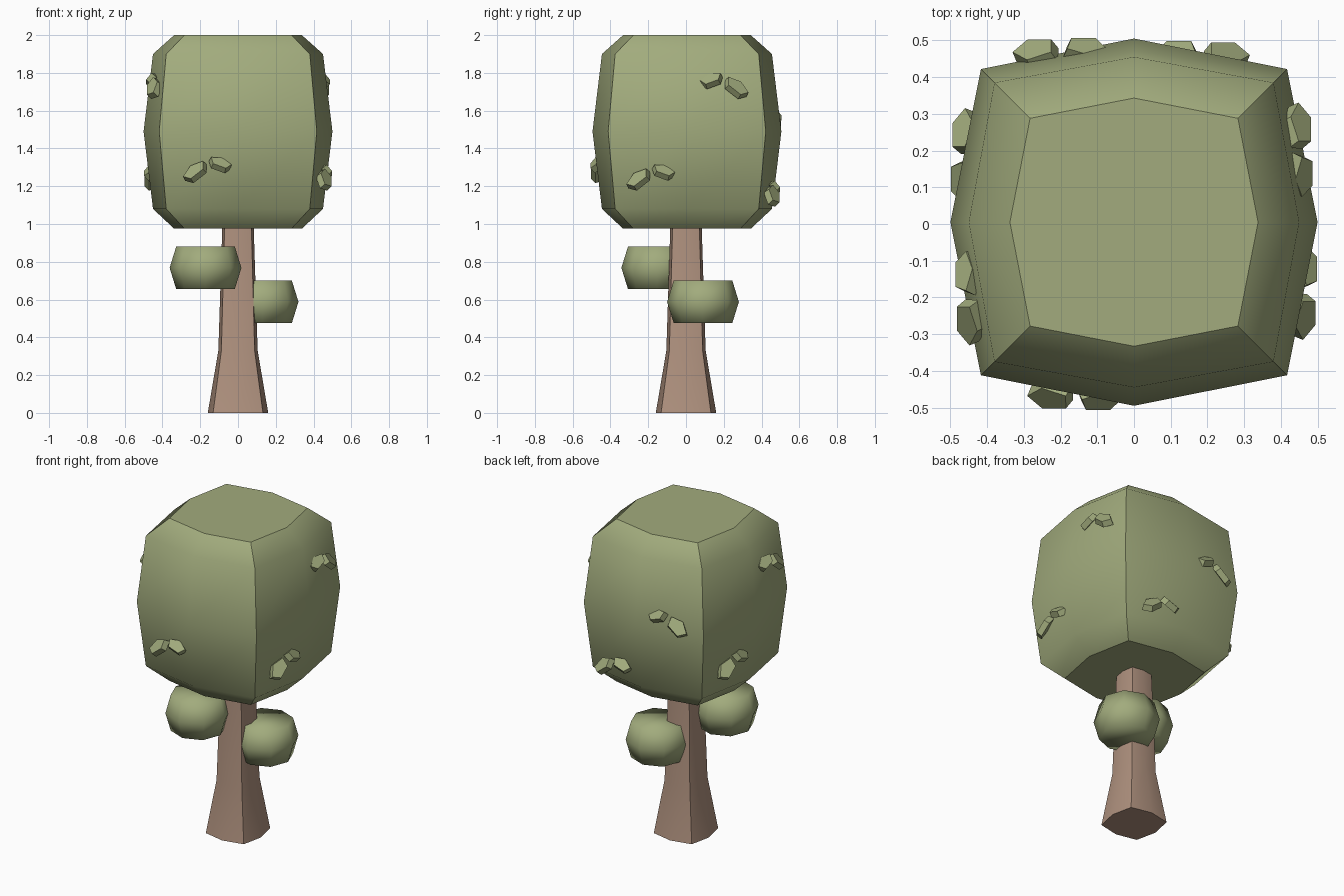
import bpy, bmesh
from math import radians
from mathutils import Matrix

cube = bpy.data.objects.get("Cube")
if cube:
    bpy.data.objects.remove(cube)


def material(name, rgb):
    mat = bpy.data.materials.new(name)
    mat.use_nodes = True
    mat.diffuse_color = (*rgb, 1)
    mat.node_tree.nodes["Principled BSDF"].inputs["Base Color"].default_value = (*rgb, 1)
    return mat


GREEN = material("leaf green", (0.36, 0.41, 0.205))
BROWN = material("bark brown", (0.43, 0.285, 0.21))


def finish(name, bm, mat):
    bmesh.ops.recalc_face_normals(bm, faces=bm.faces[:])
    mesh = bpy.data.meshes.new(name)
    bm.to_mesh(mesh)
    bm.free()
    mesh.materials.append(mat)
    obj = bpy.data.objects.new(name, mesh)
    bpy.context.collection.objects.link(obj)
    return obj


def bulged_block(name, rows, mat, centre=(0, 0, 0), sharp=True):
    """Stack of eight-sided rings; each row is (z, side middle, corner)."""
    cx, cy, cz = centre
    bm = bmesh.new()
    rings = []
    for z, m, c in rows:
        outline = [(m, 0), (c, c), (0, m), (-c, c), (-m, 0), (-c, -c), (0, -m), (c, -c)]
        rings.append([bm.verts.new((cx + x, cy + y, cz + z)) for x, y in outline])
    caps = [bm.faces.new(rings[0]), bm.faces.new(rings[-1])]
    for low, high in zip(rings, rings[1:]):
        for i in range(8):
            j = (i + 1) % 8
            bm.faces.new((low[i], low[j], high[j], high[i]))
    for face in bm.faces:
        face.smooth = True
    if sharp:
        # Crisp corner edges and cap rims, soft everywhere else
        for cap in caps:
            for edge in cap.edges:
                edge.smooth = False
        for low, high in zip(rings, rings[1:]):
            for i in (1, 3, 5, 7):
                bm.edges.get((low[i], high[i])).smooth = False
    return finish(name, bm, mat)


# Trunk and main crown
bulged_block("trunk", [(0, 0.16, 0.132), (0.33, 0.104, 0.088), (1.02, 0.082, 0.07)], BROWN)
bulged_block("crown", [(0.975, 0.338, 0.283), (1.08, 0.45, 0.38), (1.49, 0.5, 0.417),
                       (1.9, 0.45, 0.38), (2.0, 0.338, 0.283)], GREEN, (0, 0.005, 0))

# Two small foliage clumps beside the trunk
CLUMP = [(-0.113, 0.155, 0.112), (0, 0.19, 0.134), (0.113, 0.155, 0.112)]
bulged_block("upper_clump", CLUMP, GREEN, (-0.172, -0.152, 0.768), sharp=False)
bulged_block("lower_clump", CLUMP, GREEN, (0.13, 0.09, 0.588), sharp=False)


def leaf(bm, side, u, z, out, length, breadth, roll):
    """Pentagonal chip on one crown side, tilted upward and rolled."""
    place = (Matrix.Rotation(radians(side), 4, 'Z')
             @ Matrix.Translation((u, -out, z))
             @ Matrix.Rotation(radians(-roll), 4, 'Y')
             @ Matrix.Rotation(radians(45), 4, 'X')
             @ Matrix.Diagonal((length, breadth, 1, 1)))
    bmesh.ops.create_cone(bm, cap_ends=True, segments=5, radius1=0.52, radius2=0.48,
                          depth=0.036, matrix=place)


def leaf_pair(name, side, u, z, out, flip):
    """A large and a small leaf meeting like a roof; flip mirrors them."""
    bm = bmesh.new()
    leaf(bm, side, u, z, out, 0.145, 0.09, 38 * flip)
    leaf(bm, side, u + 0.13 * flip, z + 0.04, out + 0.008, 0.125, 0.075, -20 * flip)
    finish(name, bm, GREEN)


# Leaf pairs: lower ones on every side, upper ones on three sides
leaf_pair("front_lower_leaves", 0, -0.225, 1.275, 0.465, 1)
for label, side, low_z, high_z, high_out in (("left", 90, 1.235, 1.72, 0.445),
                                             ("back", 180, 1.15, 1.53, 0.465),
                                             ("right", 270, 1.235, 1.72, 0.445)):
    leaf_pair(label + "_lower_leaves", side, -0.25, low_z, 0.457, 1)
    leaf_pair(label + "_upper_leaves", side, 0.265, high_z, high_out, -1)
